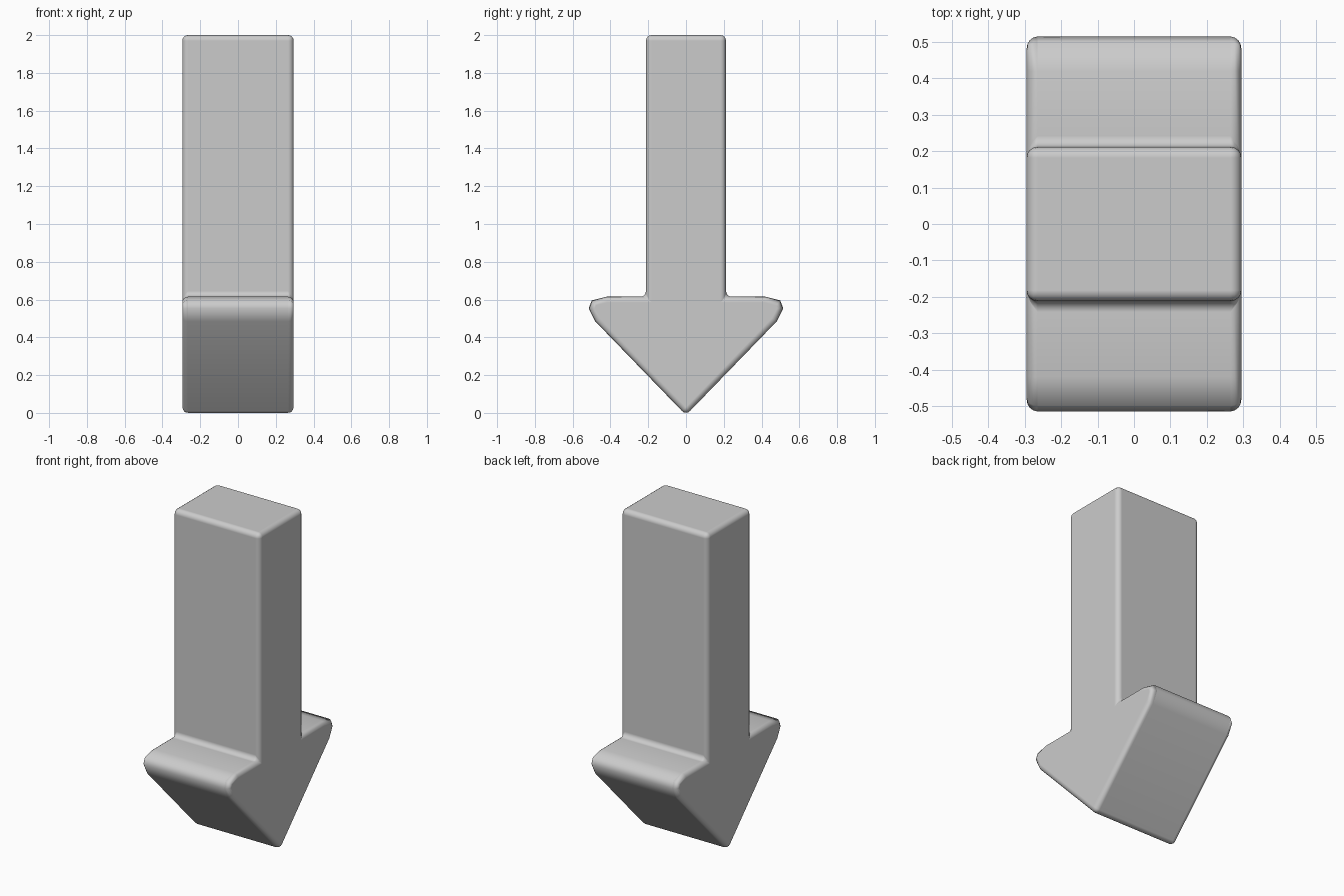
import bpy, bmesh
from math import radians

if "Cube" in bpy.data.objects:
    bpy.data.objects.remove(bpy.data.objects["Cube"])

HALF_X = 0.295

# Right half of the arrow outline (y, z): wing underside, blunt wing tip, shoulder, shaft
half = [(0.48, 0.484), (0.515, 0.553), (0.499, 0.595), (0.42, 0.615),
        (0.212, 0.615), (0.212, 2.0)]
outline = [(0, -0.012)] + half + [(-y, z) for y, z in reversed(half)]

# Extrude the outline across x
bm = bmesh.new()
face = bm.faces.new([bm.verts.new((-HALF_X, y, z)) for y, z in outline])
ext = bmesh.ops.extrude_face_region(bm, geom=[face])
verts = [g for g in ext["geom"] if isinstance(g, bmesh.types.BMVert)]
bmesh.ops.translate(bm, verts=verts, vec=(2 * HALF_X, 0, 0))
bmesh.ops.recalc_face_normals(bm, faces=bm.faces)
for f in bm.faces:
    f.smooth = True

mesh = bpy.data.meshes.new("down_arrow")
bm.to_mesh(mesh)
bm.free()
arrow = bpy.data.objects.new("down_arrow", mesh)
bpy.context.collection.objects.link(arrow)

# Soft rounded edges, leaving the shallow wing tip bends as they are
bev = arrow.modifiers.new("soft_edges", 'BEVEL')
bev.width = 0.03
bev.segments = 4
bev.limit_method = 'ANGLE'
bev.angle_limit = radians(62)
bev.harden_normals = True
